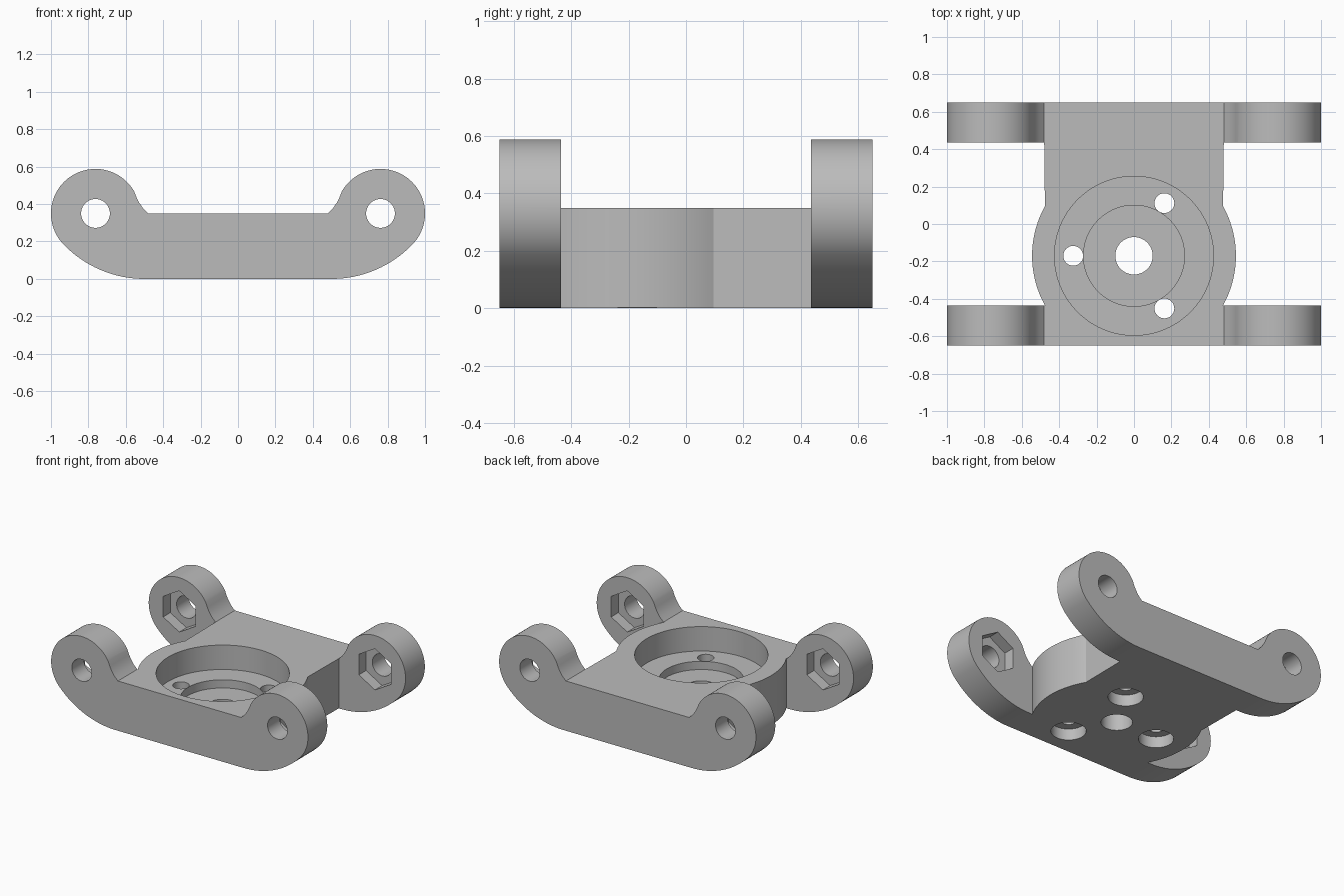
import bpy, bmesh
from math import sin, cos, radians, asin, degrees, pi
from mathutils import Vector

cube = bpy.data.objects.get("Cube")
if cube:
    bpy.data.objects.remove(cube)

grey = bpy.data.materials.new("plain grey")
grey.use_nodes = True
GREY = (0.5, 0.5, 0.5, 1)
grey.diffuse_color = GREY
grey.node_tree.nodes["Principled BSDF"].inputs["Base Color"].default_value = GREY

TOP, HALF_Y, ARM_Y, BODY_X = 0.35, 0.65, 0.435, 0.48
EAR_X, EAR_R = 0.762, 0.238
BOSS_Y, BOSS_R = -0.17, 0.545


def arc(cx, cy, r, a0, a1, n):
    """Points on an arc, angles in degrees."""
    angles = [radians(a0 + (a1 - a0) * i / n) for i in range(n + 1)]
    return [(cx + r * cos(a), cy + r * sin(a)) for a in angles]


def prism(name, outline, lo, hi, axis="Z"):
    """Extrude a closed outline along Z (x, y points) or Y (x, z points)."""
    bm = bmesh.new()
    place = (lambda p: (p[0], p[1], lo)) if axis == "Z" else (lambda p: (p[0], lo, p[1]))
    face = bm.faces.new([bm.verts.new(place(p)) for p in outline])
    moved = bmesh.ops.extrude_face_region(bm, geom=[face])["geom"]
    step = Vector((0, 0, hi - lo)) if axis == "Z" else Vector((0, hi - lo, 0))
    bmesh.ops.translate(bm, vec=step, verts=[v for v in moved if isinstance(v, bmesh.types.BMVert)])
    bmesh.ops.recalc_face_normals(bm, faces=bm.faces)
    mesh = bpy.data.meshes.new(name)
    bm.to_mesh(mesh)
    bm.free()
    mesh.materials.append(grey)
    obj = bpy.data.objects.new(name, mesh)
    bpy.context.collection.objects.link(obj)
    return obj


def circle(x, y, r, n=64):
    return arc(x, y, r, 0, 360, n)[:-1]


# Side profile: swept belly, round ear, concave neck, then mirrored
belly = arc(0.5, 0.6, 0.6, -90, -43.7, 16)
ear = arc(EAR_X, TOP, EAR_R, -43.7, 150, 48)[1:]
neck = [(0.543, 0.437), (0.53, 0.41), (0.508, 0.378), (BODY_X, TOP)]
half = belly + ear + neck
bracket = prism("hinge_bracket", half + [(-x, z) for x, z in reversed(half)],
                -HALF_Y, HALF_Y, "Y")

cutters = []


def cut(name, outline, lo, hi, axis="Z"):
    cutters.append(prism(name, outline, lo, hi, axis))


# Gaps between the front and back ears, following the round boss
start = -degrees(asin((ARM_Y + BOSS_Y) / BOSS_R))
boss = arc(0, BOSS_Y, BOSS_R, start, -start, 24)
gap = [(1.2, -ARM_Y)] + boss + [(BODY_X, ARM_Y), (1.2, ARM_Y)]
for side in (1, -1):
    cut("ear_gap", [(side * x, y) for x, y in gap], -0.2, 0.8)
cut("boss_top_trim", [(-1.2, -ARM_Y), (1.2, -ARM_Y), (1.2, ARM_Y), (-1.2, ARM_Y)], TOP, 0.8)

# Stepped round recess with its centre hole
for name, radius, floor in (("recess", 0.425, 0.178), ("inner_recess", 0.27, 0.12),
                            ("centre_hole", 0.1, -0.2)):
    cut(name, circle(0, BOSS_Y, radius, 96 if radius > 0.2 else 48), floor, 0.8)

# Three screw holes, counterbored from below
for a in (60, 180, 300):
    x, y = 0.325 * cos(radians(a)), BOSS_Y + 0.325 * sin(radians(a))
    cut("screw_hole", circle(x, y, 0.053, 32), -0.2, 0.8)
    cut("counterbore", circle(x, y, 0.112, 48), -0.2, 0.08)

# Pivot holes through the ears and hexagonal nut pockets on their inner faces
for side in (1, -1):
    x = side * EAR_X
    cut("pivot_hole", circle(x, TOP, 0.077, 48), -0.8, 0.8, "Y")
    cut("nut_pockets", arc(x, TOP, 0.145, 30, 330, 5), -ARM_Y - 0.08, ARM_Y + 0.08, "Y")

bpy.context.view_layer.objects.active = bracket
for cutter in cutters:
    cutter.hide_render = True
    mod = bracket.modifiers.new(cutter.name, "BOOLEAN")
    mod.operation, mod.solver, mod.object = "DIFFERENCE", "EXACT", cutter
    bpy.ops.object.modifier_apply(modifier=mod.name)
    bpy.data.objects.remove(cutter)

bpy.ops.object.select_all(action="DESELECT")
bracket.select_set(True)
bpy.ops.object.shade_smooth_by_angle(angle=radians(25))
